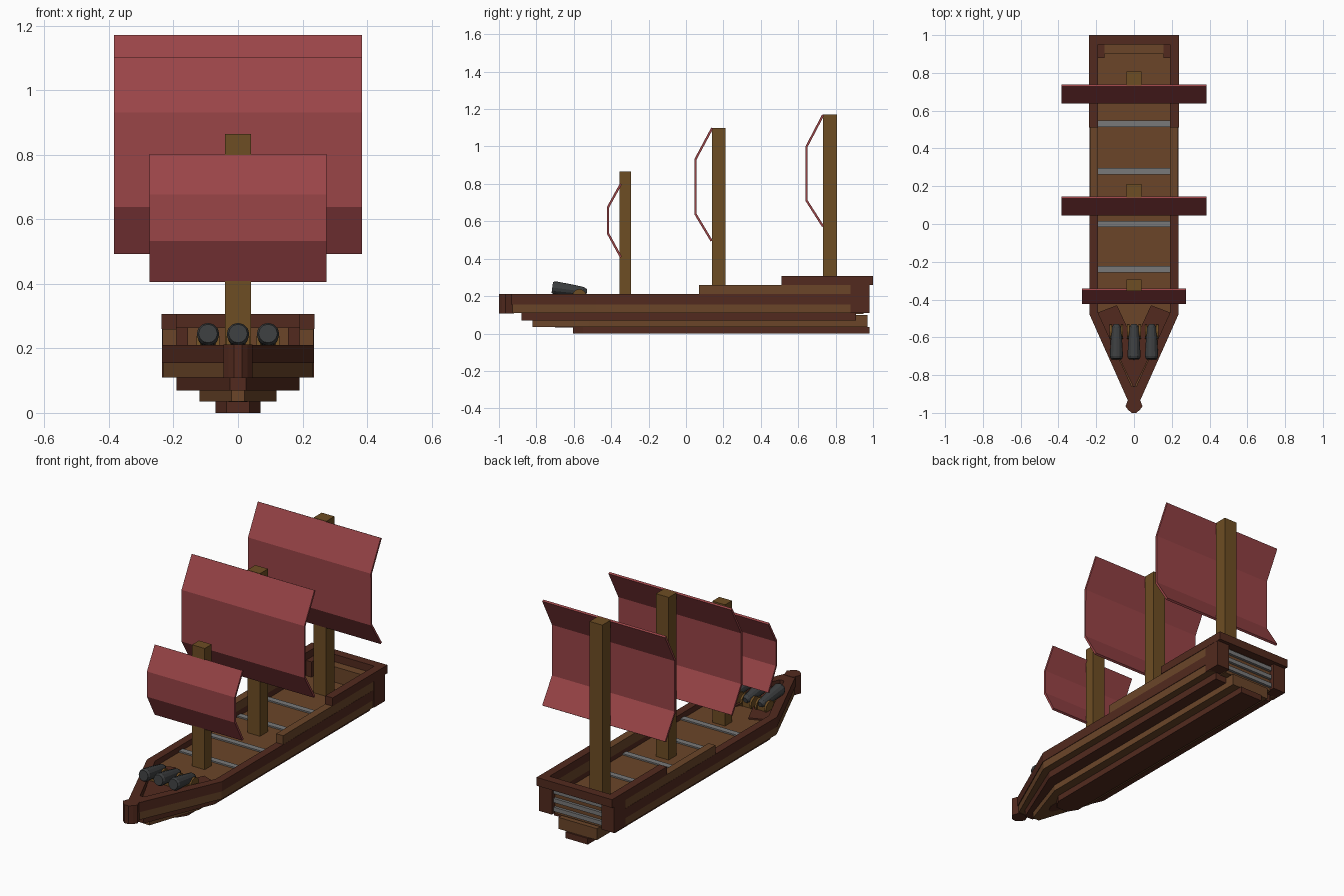
import bpy, bmesh, math
from mathutils import Matrix, Vector

if "Cube" in bpy.data.objects:
    bpy.data.objects.remove(bpy.data.objects["Cube"])


def material(name, rgb):
    m = bpy.data.materials.new(name)
    m.diffuse_color = (*rgb, 1)
    m.use_nodes = True
    m.node_tree.nodes["Principled BSDF"].inputs["Base Color"].default_value = m.diffuse_color
    return m


DARK = material("dark_wood", (0.085, 0.023, 0.013))
WOOD = material("plank_wood", (0.145, 0.06, 0.022))
MAST = material("mast_wood", (0.155, 0.075, 0.017))
SAIL = material("red_cloth", (0.32, 0.058, 0.063))
GREY = material("grey_batten", (0.19, 0.19, 0.19))
IRON = material("iron", (0.045, 0.048, 0.05))


def finish(name, bm, mat):
    bmesh.ops.recalc_face_normals(bm, faces=bm.faces)
    me = bpy.data.meshes.new(name)
    bm.to_mesh(me)
    bm.free()
    me.materials.append(mat)
    ob = bpy.data.objects.new(name, me)
    bpy.context.collection.objects.link(ob)
    return ob


def box(name, x0, x1, y0, y1, z0, z1, mat):
    bm = bmesh.new()
    bmesh.ops.create_cube(bm, size=1)
    for v in bm.verts:
        v.co = Vector(((x0 + x1) / 2 + v.co.x * (x1 - x0),
                       (y0 + y1) / 2 + v.co.y * (y1 - y0),
                       (z0 + z1) / 2 + v.co.z * (z1 - z0)))
    return finish(name, bm, mat)


def extrude_up(bm, h):
    r = bmesh.ops.extrude_face_region(bm, geom=bm.faces[:])
    vs = [g for g in r["geom"] if isinstance(g, bmesh.types.BMVert)]
    bmesh.ops.translate(bm, verts=vs, vec=(0, 0, h))


def prism(name, half, z0, z1, mat):
    """Half outline (x, y) mirrored across x = 0 and extruded upward."""
    bm = bmesh.new()
    pts = half + [(-x, y) for x, y in reversed(half)]
    bm.faces.new([bm.verts.new((x, y, z0)) for x, y in pts])
    extrude_up(bm, z1 - z0)
    return finish(name, bm, mat)


def rail(name, outer, inner, z0, z1, mat):
    """Continuous mirrored beam between an outer and an inner half path."""
    bm = bmesh.new()
    full = lambda p: p + [(-x, y) for x, y in reversed(p)]
    o = [bm.verts.new((x, y, z0)) for x, y in full(outer)]
    i = [bm.verts.new((x, y, z0)) for x, y in full(inner)]
    for k in range(len(o) - 1):
        bm.faces.new((o[k], o[k + 1], i[k + 1], i[k]))
    extrude_up(bm, z1 - z0)
    return finish(name, bm, mat)


# Stepped hull
prism("keel", [(.07, .98), (.07, -.55), (.035, -.605)], 0, .035, DARK)
prism("keel_nose", [(.03, -.5), (.03, -.66), (.01, -.70)], .033, .045, DARK)
prism("lower_hull", [(.12, .97), (.12, -.52), (.02, -.82)], .035, .072, WOOD)
prism("stern_block", [(.12, .97), (.12, .85)], .07, .10, WOOD)
prism("middle_hull", [(.19, .91), (.19, -.48), (.025, -.88)], .07, .112, DARK)
prism("upper_hull", [(.232, .91), (.232, -.48), (.03, -.93)], .11, .16, WOOD)
prism("deck", [(.20, .93), (.20, -.48), (.02, -.88)], .155, .178, WOOD)

# Bow knob and dark foredeck with a notch
prism("bow_knob", [(.028, -.92), (.045, -.965), (.03, -.985), (.012, -1)], .108, .212, DARK)
for s in (-1, 1):
    bm = bmesh.new()
    pts = [(.195, -.47), (.09, -.43), (.03, -.56), (0, -.57), (0, -.87)]
    bm.faces.new([bm.verts.new((s * x, y, .17)) for x, y in pts])
    extrude_up(bm, .016)
    finish("foredeck", bm, DARK)

# Rails
rail("main_rail", [(.235, .95), (.235, -.48), (.03, -.94)],
     [(.19, .95), (.19, -.47), (.012, -.86)], .155, .21, DARK)
rail("stern_rail", [(.237, .51), (.237, 1)], [(.19, .51), (.19, .95)], .26, .307, DARK)
for s in (-1, 1):
    a, b = sorted((s * .19, s * .234))
    box("side_plank", a, b, .07, .89, .205, .26, WOOD)
    a, b = sorted((s * .155, s * .236))
    box("stern_post", a, b, .88, .98, .11, .265, DARK)

# Stern panel and battens
box("stern_panel", -.16, .16, .90, .95, .105, .265, WOOD)
for z in (.135, .185, .235):
    box("stern_batten", -.156, .156, .94, .965, z - .012, z + .012, GREY)
for y in (-.24, 0, .28, .53):
    box("deck_batten", -.19, .19, y - .017, y + .017, .17, .186, GREY)

# Masts and bent sails: mast back/front, top, sail half width, sail profile (y, z)
rigs = [
    ("fore", -.355, -.293, .865, .275,
     [(-.348, .80), (-.417, .675), (-.417, .535), (-.348, .408)]),
    ("main", .14, .212, 1.10, .385,
     [(.14, 1.098), (.05, .93), (.05, .64), (.137, .495)]),
    ("aft", .733, .807, 1.17, .385,
     [(.733, 1.168), (.645, 1.0), (.645, .71), (.733, .572)]),
]
for name, y0, y1, top, w, prof in rigs:
    box(name + "_mast", -.04, .04, y0, y1, .17, top, MAST)
    bm = bmesh.new()
    rows = [[bm.verts.new((x, y, z)) for x in (-w, w)] for y, z in prof]
    for p, q in zip(rows, rows[1:]):
        bm.faces.new((p[0], p[1], q[1], q[0]))
    sail = finish(name + "_sail", bm, SAIL)
    mod = sail.modifiers.new("thickness", "SOLIDIFY")
    mod.thickness = .012
    mod.offset = 0


def cylinder(bm, r1, r2, depth, mtx, seg=12):
    bmesh.ops.create_cone(bm, cap_ends=True, segments=seg, radius1=r1,
                          radius2=r2, depth=depth, matrix=mtx)


# Cannons with wheels
for x in (-.093, 0, .093):
    start, end = Vector((x, -.53, .222)), Vector((x, -.715, .246))
    d = end - start
    rot = d.to_track_quat('Z', 'Y').to_matrix().to_4x4()
    bm = bmesh.new()
    for t0, t1, r0, r1 in ((0, .1, .014, .024), (.1, .45, .024, .030),
                           (.45, .93, .030, .035), (.93, 1, .035, .029)):
        cylinder(bm, r0, r1, d.length * (t1 - t0),
                 Matrix.Translation(start + d * (t0 + t1) / 2) @ rot)
    finish("cannon_barrel", bm, IRON)
    bm = bmesh.new()
    for s in (-1, 1):
        cylinder(bm, .038, .038, .012, Matrix.Translation((x + s * .03, -.57, .2))
                 @ Matrix.Rotation(math.pi / 2, 4, 'Y'))
    finish("cannon_wheels", bm, MAST)
    box("cannon_carriage", x - .025, x + .025, -.64, -.54, .18, .212, MAST)
